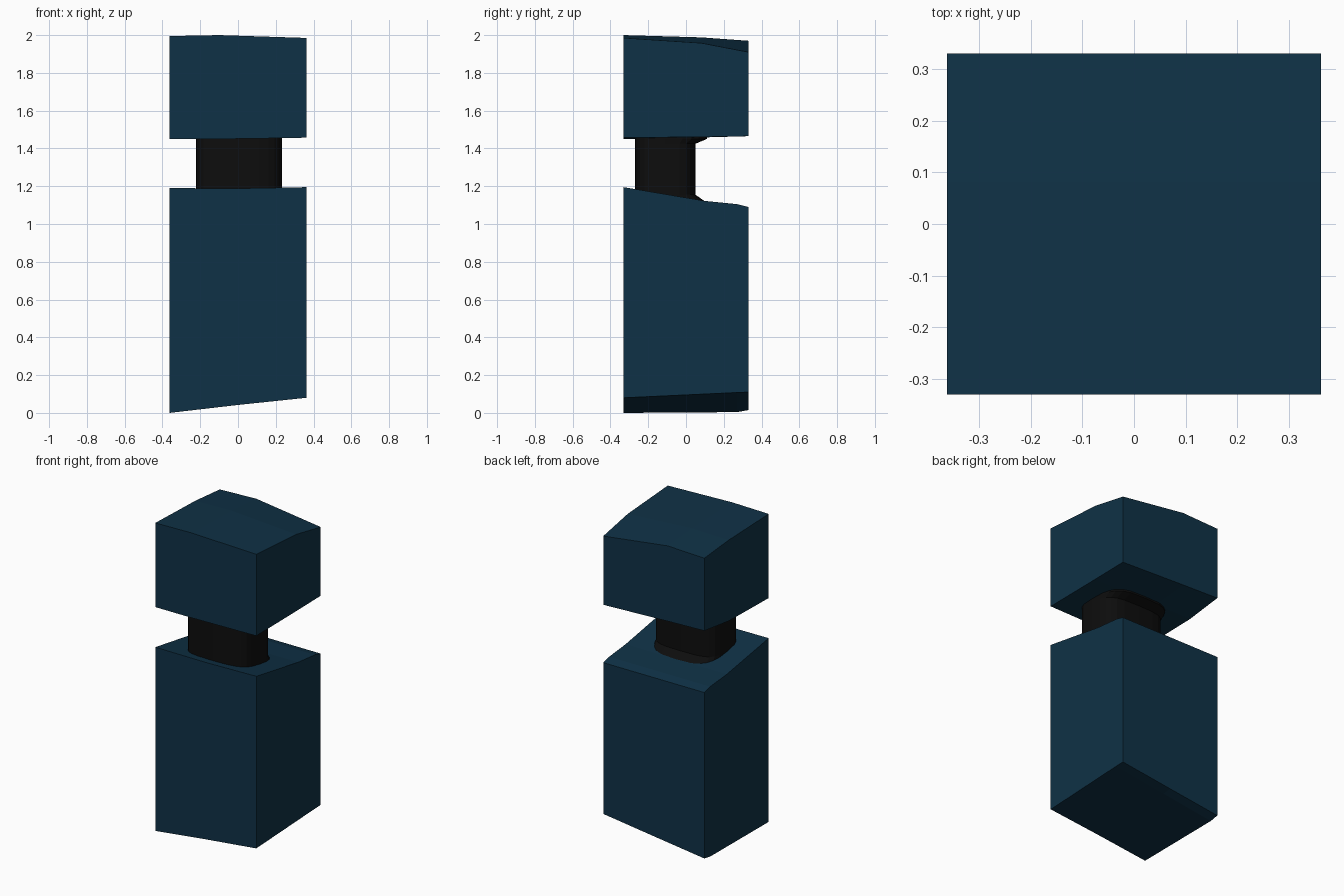
import bpy, bmesh, math

old = bpy.data.objects.get("Cube")
if old:
    bpy.data.objects.remove(old, do_unlink=True)


def material(name, rgb):
    m = bpy.data.materials.new(name)
    m.use_nodes = True
    m.diffuse_color = (*rgb, 1)
    m.node_tree.nodes["Principled BSDF"].inputs["Base Color"].default_value = (*rgb, 1)
    return m


def finish(name, bm, mat):
    bmesh.ops.recalc_face_normals(bm, faces=bm.faces)
    me = bpy.data.meshes.new(name)
    bm.to_mesh(me)
    bm.free()
    ob = bpy.data.objects.new(name, me)
    bpy.context.collection.objects.link(ob)
    me.materials.append(mat)
    return ob


def block(name, xs, ys, bottom, top, mat):
    """Square-sided block whose two ends follow rows of heights."""
    bm = bmesh.new()
    nx, ny = len(xs), len(ys)
    ends = [[[bm.verts.new((xs[i], ys[j], h[j][i])) for i in range(nx)]
             for j in range(ny)] for h in (bottom, top)]
    for g in ends:
        for j in range(ny - 1):
            for i in range(nx - 1):
                bm.faces.new((g[j][i], g[j][i + 1], g[j + 1][i + 1], g[j + 1][i]))
    # walk round the rim to make the walls
    rim = ([(0, i) for i in range(nx)] + [(j, nx - 1) for j in range(1, ny)]
           + [(ny - 1, i) for i in range(nx - 2, -1, -1)]
           + [(j, 0) for j in range(ny - 2, 0, -1)])
    lo, hi = ends
    for (a, b), (c, d) in zip(rim, rim[1:] + rim[:1]):
        bm.faces.new((lo[a][b], lo[c][d], hi[c][d], hi[a][b]))
    return finish(name, bm, mat)


blue = material("dark blue", (0.0048, 0.031, 0.061))
black = material("black", (0.004, 0.004, 0.004))
W, D = 0.362, 0.33

# Tall lower body with sloping top and slanted underside
block("lower_body", (-W, 0, W), (-D, 0.1, 0.27, D),
      [(0, 0.042, 0.08), (0.003, 0.05, 0.1), (0.004, 0.055, 0.108), (0.015, 0.062, 0.11)],
      [(1.19, 1.188, 1.195), (1.12, 1.12, 1.122), (1.105, 1.105, 1.105), (1.09, 1.09, 1.09)],
      blue)

# Upper cap with a gently domed top
block("upper_cap", (-W, -0.1, W), (-D, 0.08, D),
      [(1.45, 1.45, 1.457), (1.458, 1.458, 1.461), (1.49, 1.482, 1.465)],
      [(1.995, 2.0, 1.985), (1.982, 1.988, 1.958), (1.96, 1.97, 1.91)],
      blue)

# Rounded neck, flared to the back where it meets each block
bm = bmesh.new()
SIDES = 24
rings = []
for z, flare in ((1.08, 0.07), (1.12, 0.05), (1.155, 0), (1.425, 0), (1.45, 0.06), (1.5, 0.07)):
    ring = []
    for k in range(SIDES):
        a = math.tau * k / SIDES
        c, s = math.cos(a), math.sin(a)
        x = 0.005 + 0.228 * math.copysign(abs(c) ** 0.55, c)
        y = -0.11 + 0.16 * math.copysign(abs(s) ** 0.55, s) + flare * max(s, 0)
        ring.append(bm.verts.new((x, y, z)))
    rings.append(ring)
for r, q in zip(rings, rings[1:]):
    for k in range(SIDES):
        n = (k + 1) % SIDES
        bm.faces.new((r[k], r[n], q[n], q[k]))
bm.faces.new(rings[0])
bm.faces.new(rings[-1])
finish("neck", bm, black)
